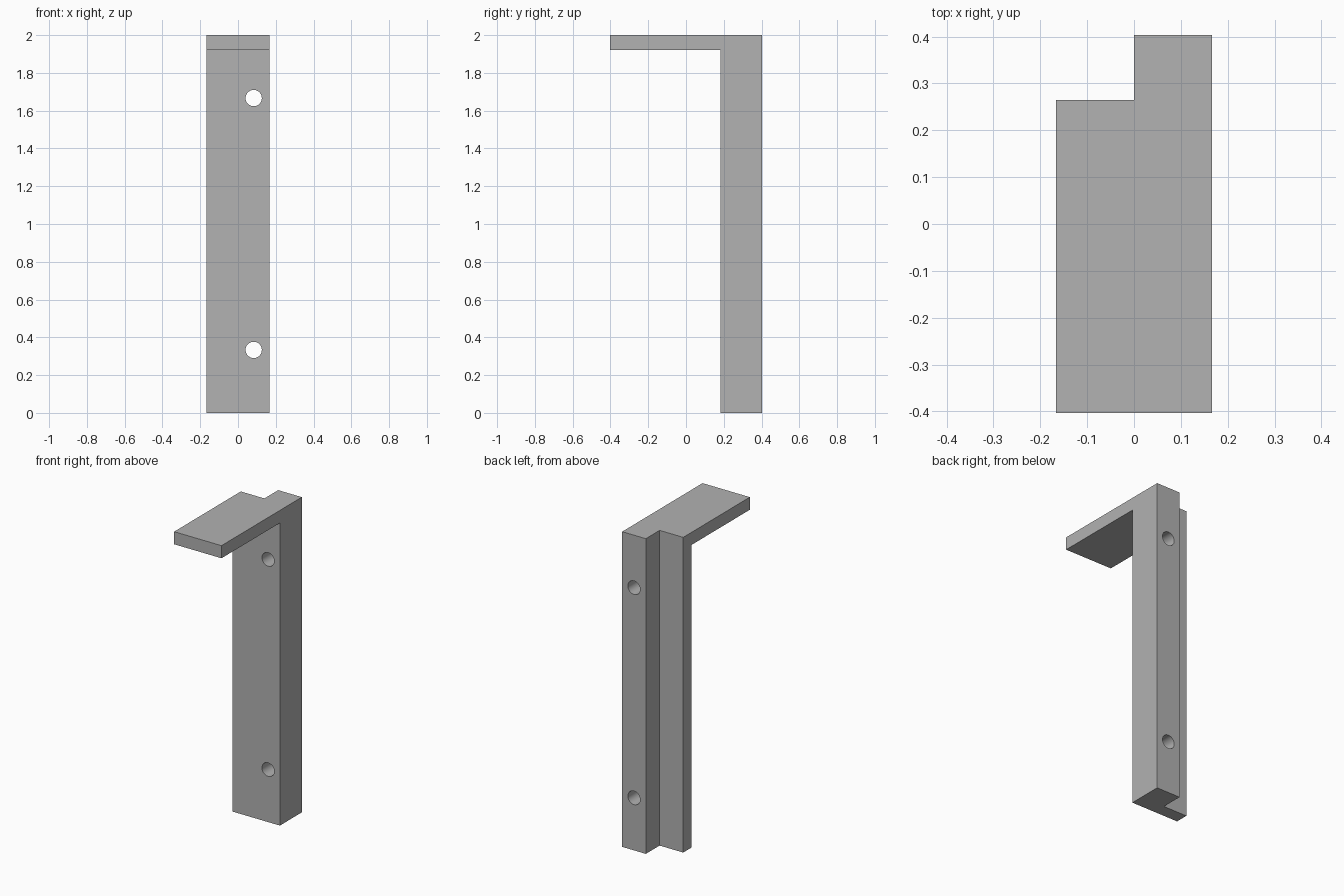
import bpy
import bmesh
import math
from mathutils import Vector

if "Cube" in bpy.data.objects:
    bpy.data.objects.remove(bpy.data.objects["Cube"], do_unlink=True)

HALF_X, FRONT, BACK = 0.166, -0.403, 0.403
POST_FRONT, STEP = 0.183, 0.265
HEIGHT, SHELF_BOTTOM = 2.0, 1.92
HOLE_X, HOLE_RADIUS = 0.083, 0.043

grey = bpy.data.materials.new("plain grey")
grey.use_nodes = True
colour = (0.445, 0.445, 0.445, 1)
grey.diffuse_color = colour
grey.node_tree.nodes["Principled BSDF"].inputs["Base Color"].default_value = colour


def prism(name, outline, bottom, top):
    """Extrude a plan outline between two heights."""
    bm = bmesh.new()
    face = bm.faces.new([bm.verts.new((x, y, bottom)) for x, y in outline])
    result = bmesh.ops.extrude_face_region(bm, geom=[face])
    verts = [v for v in result["geom"] if isinstance(v, bmesh.types.BMVert)]
    bmesh.ops.translate(bm, verts=verts, vec=Vector((0, 0, top - bottom)))
    bmesh.ops.recalc_face_normals(bm, faces=bm.faces)
    mesh = bpy.data.meshes.new(name)
    bm.to_mesh(mesh)
    bm.free()
    mesh.materials.append(grey)
    obj = bpy.data.objects.new(name, mesh)
    bpy.context.collection.objects.link(obj)
    return obj


def combine(target, tool, operation):
    """Apply a boolean and discard the tool."""
    mod = target.modifiers.new(operation.lower(), "BOOLEAN")
    mod.operation = operation
    mod.solver = "EXACT"
    mod.object = tool
    bpy.context.view_layer.objects.active = target
    bpy.ops.object.modifier_apply(modifier=mod.name)
    bpy.data.objects.remove(tool, do_unlink=True)


# Upright post with a rebate along its back right corner
bracket = prism("bracket", [(-HALF_X, POST_FRONT), (HALF_X, POST_FRONT), (HALF_X, BACK),
                            (0, BACK), (0, STEP), (-HALF_X, STEP)], 0, HEIGHT)

# Top shelf reaching forward
overlap = (POST_FRONT + STEP) / 2
shelf = prism("shelf", [(-HALF_X, FRONT), (HALF_X, FRONT),
                        (HALF_X, overlap), (-HALF_X, overlap)], SHELF_BOTTOM, HEIGHT)
combine(bracket, shelf, "UNION")

# Two screw holes through the thick half of the post
for z in (HEIGHT / 6, HEIGHT * 5 / 6):
    bpy.ops.mesh.primitive_cylinder_add(vertices=48, radius=HOLE_RADIUS, depth=0.4,
                                        location=(HOLE_X, (POST_FRONT + BACK) / 2, z),
                                        rotation=(math.pi / 2, 0, 0))
    cutter = bpy.context.object
    cutter.name = "hole_cutter"
    cutter.hide_render = True
    cutter.data.materials.append(grey)
    combine(bracket, cutter, "DIFFERENCE")

# Smooth hole walls, crisp edges elsewhere
bpy.ops.object.select_all(action="DESELECT")
bracket.select_set(True)
bpy.context.view_layer.objects.active = bracket
bpy.ops.object.shade_smooth_by_angle(angle=math.radians(30))
